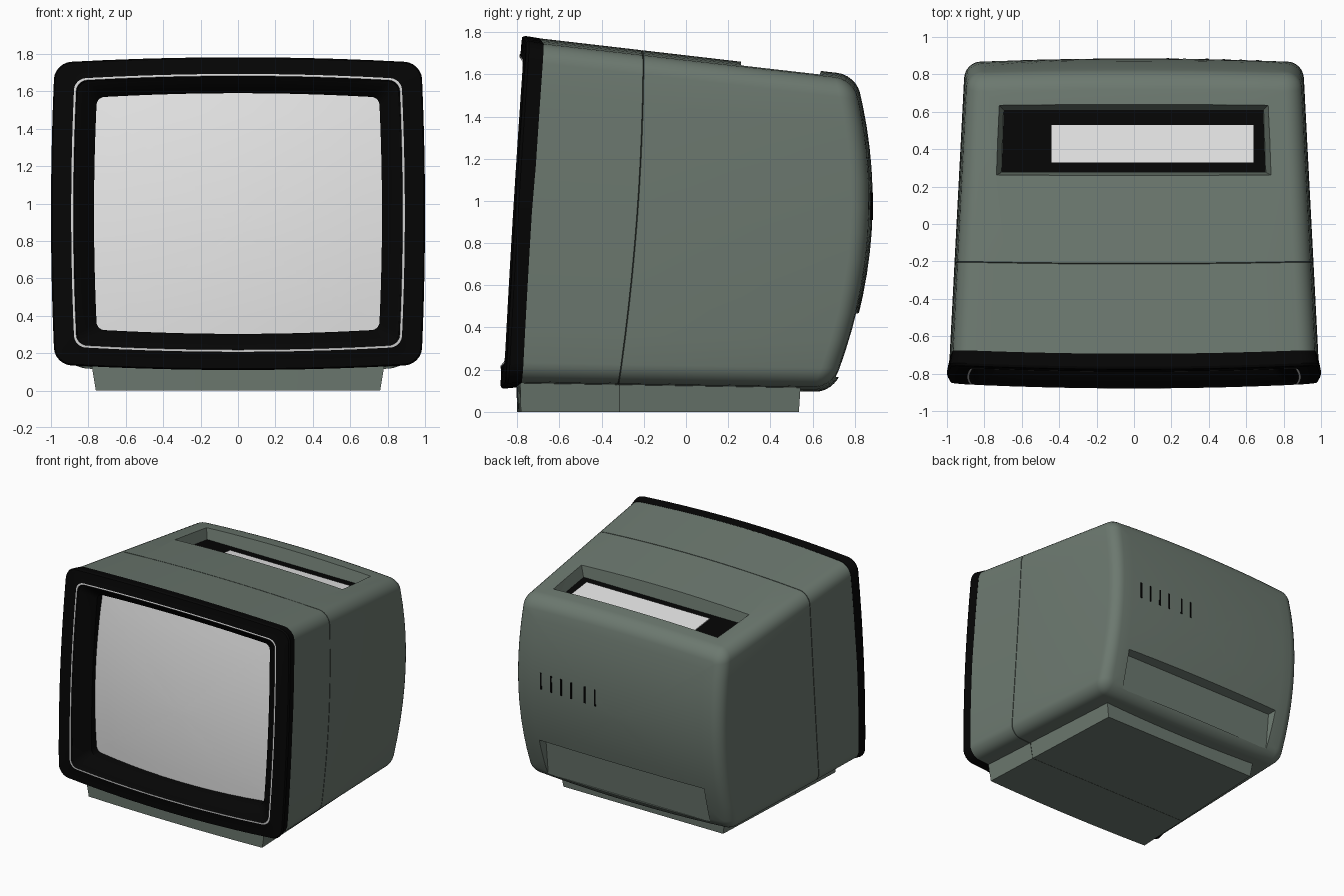
import bpy, bmesh, math

cube = bpy.data.objects.get("Cube")
if cube:
    bpy.data.objects.remove(cube)


def material(name, rgb, rough=0.6):
    m = bpy.data.materials.new(name)
    m.use_nodes = True
    m.diffuse_color = (*rgb, 1)
    bsdf = m.node_tree.nodes["Principled BSDF"]
    bsdf.inputs["Base Color"].default_value = (*rgb, 1)
    bsdf.inputs["Roughness"].default_value = rough
    return m


GREEN = material("grey green plastic", (0.15, 0.19, 0.16))
SEAM = material("dark seam", (0.045, 0.057, 0.048))
BLACK = material("black plastic", (0.0015, 0.0015, 0.0015))
WHITE = material("pale screen", (0.8, 0.8, 0.8), 0.3)
TRIM = material("light trim", (0.66, 0.66, 0.66))


def finish(name, bm, mats, smooth=True):
    bmesh.ops.recalc_face_normals(bm, faces=bm.faces)
    me = bpy.data.meshes.new(name)
    bm.to_mesh(me)
    bm.free()
    for m in mats:
        me.materials.append(m)
    ob = bpy.data.objects.new(name, me)
    bpy.context.collection.objects.link(ob)
    if smooth:
        shade(ob)
    return ob


def select(ob):
    bpy.ops.object.select_all(action='DESELECT')
    ob.select_set(True)
    bpy.context.view_layer.objects.active = ob


def shade(ob):
    select(ob)
    bpy.ops.object.shade_smooth_by_angle(angle=math.radians(32))


def outline(hw, zb, zt, r, side=10, arc=6):
    """Rounded rectangle in x and z with gently bowed sides."""
    zc, hh = (zb + zt) / 2, (zt - zb) / 2
    corners = []
    for k, (sx, sz) in enumerate([(1, 1), (-1, 1), (-1, -1), (1, -1)]):
        for i in range(arc + 1):
            a = math.pi / 2 * (k + i / arc)
            corners.append((sx * (hw - r) + r * math.cos(a), sz * (hh - r) + r * math.sin(a)))
    pts = []
    for i, (x, z) in enumerate(corners):
        pts.append((x, z))
        if i % (arc + 1) == arc:
            nx, nz = corners[(i + 1) % len(corners)]
            pts += [(x + (nx - x) * j / side, z + (nz - z) * j / side) for j in range(1, side)]
    return [(x * (1 - 0.02 * (z / hh) ** 2), zc + z * (1 - 0.035 * (x / hw) ** 2)) for x, z in pts]


def loft(name, rings, mats, band=None, torus=False):
    """Skin a list of equal rings; band maps a band number to a material slot."""
    bm = bmesh.new()
    vs = [[bm.verts.new(p) for p in ring] for ring in rings]
    n = len(vs[0])
    for k in range(len(vs) if torus else len(vs) - 1):
        a, b = vs[k], vs[(k + 1) % len(vs)]
        for i in range(n):
            j = (i + 1) % n
            bm.faces.new((a[i], a[j], b[j], b[i])).material_index = (band or {}).get(k, 0)
    if not torus:
        bm.faces.new(vs[0])
        bm.faces.new(vs[-1])
    return finish(name, bm, mats)


def hull(name, pts, mat):
    bm = bmesh.new()
    for p in pts:
        bm.verts.new(p)
    bmesh.ops.convex_hull(bm, input=bm.verts)
    return finish(name, bm, [mat], smooth=False)


# Curved front and back surfaces of the set
def front_y(x, z):
    return -0.885 + 0.025 * x * x + 0.045 * z + 0.0085 * z * z


def back_y(x, z):
    return 0.885 - 0.23 * (z - 1) ** 2 - 0.025 * x * x


def seam_y(x, z):
    return -0.212 - 0.045 * (1.75 - z) ** 2 + 0.012 * x * x


def top_z(y):
    return 1.69 - 0.116 * y


# Main cabinet, tapering towards the back
def body_ring(yfun, inset=0.0):
    def dims(y):
        return (0.949 - 0.052 * y - inset, 0.105 - 0.015 * y + inset,
                top_z(y) - inset, max(0.09 - inset, 0.02))
    ring = []
    for i, (x, z) in enumerate(outline(*dims(0))):
        for step in range(3):
            y = yfun(x, z)
            x, z = outline(*dims(y))[i]
        ring.append((x, y, z))
    return ring


def shrink(ring, yfun, s):
    pts = [(x * s, 0.86 + (z - 0.86) * s) for x, _, z in ring]
    return [(x, yfun(x, z), z) for x, z in pts]


def behind_bezel(x, z):
    return front_y(x, z) + 0.08


rings = [body_ring(behind_bezel)]
rings.append(body_ring(lambda x, z: seam_y(x, z) - 0.0025))
rings.append(body_ring(seam_y, 0.004))
rings.append(body_ring(lambda x, z: seam_y(x, z) + 0.0025))
R = 0.08
for k in range(7):
    a = math.pi / 2 * k / 6
    off = R * (1 - math.sin(a))
    rings.append(body_ring(lambda x, z: back_y(x, z) - off, R * (1 - math.cos(a))))
edge = rings[-1]
rings += [shrink(edge, back_y, s) for s in (0.9, 0.75, 0.6, 0.45, 0.3, 0.15, 0.03)]
# The front is hollowed behind the screen
front = rings[0]
rings = [shrink(front, lambda x, z: front_y(x, z) + 0.26, s) for s in (0.05, 0.5, 0.86)] + rings
body = loft("cabinet", rings, [GREEN, SEAM], {4: 1, 5: 1})


def cut(ob, cutter):
    mod = ob.modifiers.new("recess", 'BOOLEAN')
    mod.operation, mod.solver, mod.object = 'DIFFERENCE', 'EXACT', cutter
    select(ob)
    bpy.ops.object.modifier_apply(modifier=mod.name)
    bpy.data.objects.remove(cutter)


# Sloping quad at a given height above or below the top, narrower at the rear
def top_rect(x0, x1, y0, y1, h, taper=0.0):
    return [(x0, y0, top_z(y0) + h), (x1, y0, top_z(y0) + h),
            (x0 + taper, y1, top_z(y1) + h), (x1 - taper, y1, top_z(y1) + h)]


cut(body, hull("top_cutter", top_rect(-0.71, 0.705, 0.275, 0.612, -0.105, 0.012)
               + top_rect(-0.77, 0.77, 0.245, 0.665, 0.1, 0.02), GREEN))
# Shallow wedge in the lower back
cut(body, hull("back_cutter", [(s * w, y, z) for s in (-1, 1) for w, y, z in
                               ((0.71, 0.71, 0.165), (0.71, 0.74, 0.455),
                                (0.75, 0.95, 0.15), (0.75, 0.95, 0.49))], GREEN))
shade(body)

# Panels on the floor of the top recess
for name, (x0, x1, y0, y1, taper), h, mat in (
        ("recess_floor", (-0.708, 0.703, 0.277, 0.61, 0.012), -0.104, BLACK),
        ("recess_label", (-0.44, 0.64, 0.33, 0.53, 0.0), -0.098, WHITE)):
    hull(name, top_rect(x0, x1, y0, y1, h, taper) + top_rect(x0, x1, y0, y1, h + 0.006, taper), mat)


# Bezel: half width, bottom, top, corner radius, depth behind the front surface
def front_ring(hw, zb, zt, r, d):
    return [(x, front_y(x, z) + d, z) for x, z in outline(hw, zb, zt, r)]


bezel = [(0.94, 0.17, 1.72, 0.07, 0.085), (0.986, 0.117, 1.771, 0.09, 0.085),
         (1.0, 0.11, 1.782, 0.09, 0.015), (0.993, 0.117, 1.776, 0.085, 0.002),
         (0.975, 0.135, 1.755, 0.08, 0.0), (0.90, 0.20, 1.70, 0.065, 0.0),
         (0.892, 0.207, 1.693, 0.06, -0.004), (0.88, 0.218, 1.682, 0.055, -0.004),
         (0.872, 0.226, 1.674, 0.05, 0.008), (0.855, 0.24, 1.66, 0.05, 0.015),
         (0.785, 0.295, 1.60, 0.045, 0.085), (0.77, 0.303, 1.59, 0.04, 0.10),
         (0.77, 0.303, 1.59, 0.04, 0.21)]
loft("front_bezel", [front_ring(*b) for b in bezel], [BLACK, TRIM], {6: 1}, torus=True)


# Bulging picture tube
def glass_y(x, z):
    return front_y(x, z) + 0.10 + 0.035 * ((x / 0.77) ** 2 + ((z - 0.95) / 0.64) ** 2)


rim = front_ring(0.775, 0.298, 1.595, 0.04, 0.205)
loft("screen", [rim] + [shrink(rim, glass_y, s) for s in (1, 0.85, 0.7, 0.5, 0.3, 0.1, 0.02)], [WHITE])


# Plinth with a bowed front, tapering to the floor and to the rear
def plinth_ring(w, front_edge, rear, z):
    bow = [(w * (i / 6 - 1), z) for i in range(13)]
    return ([(x, front_edge + 0.03 * x * x, z) for x, z in bow]
            + [(w - 0.06, rear, z), (0.06 - w, rear, z)])


loft("plinth", [plinth_ring(0.76, -0.80, 0.535, 0), plinth_ring(0.785, -0.805, 0.545, 0.15)], [GREEN])
hull("plinth_seam", [(s * w, -0.315 + d, z) for s in (-1, 1) for d in (-0.002, 0.002)
                     for w, z in ((0.74, -0.001), (0.765, 0.14))], SEAM)

# Vent slots on the back
for i, x in enumerate((0.66, 0.57, 0.48, 0.39, 0.27, 0.18)):
    y = back_y(x, 0.97)
    hull(f"vent_slot_{i + 1}", [(x + dx, y + dy, z) for dx in (-0.007, 0.007)
                                for dy in (-0.006, 0.003) for z in (0.91, 1.04)], BLACK)
